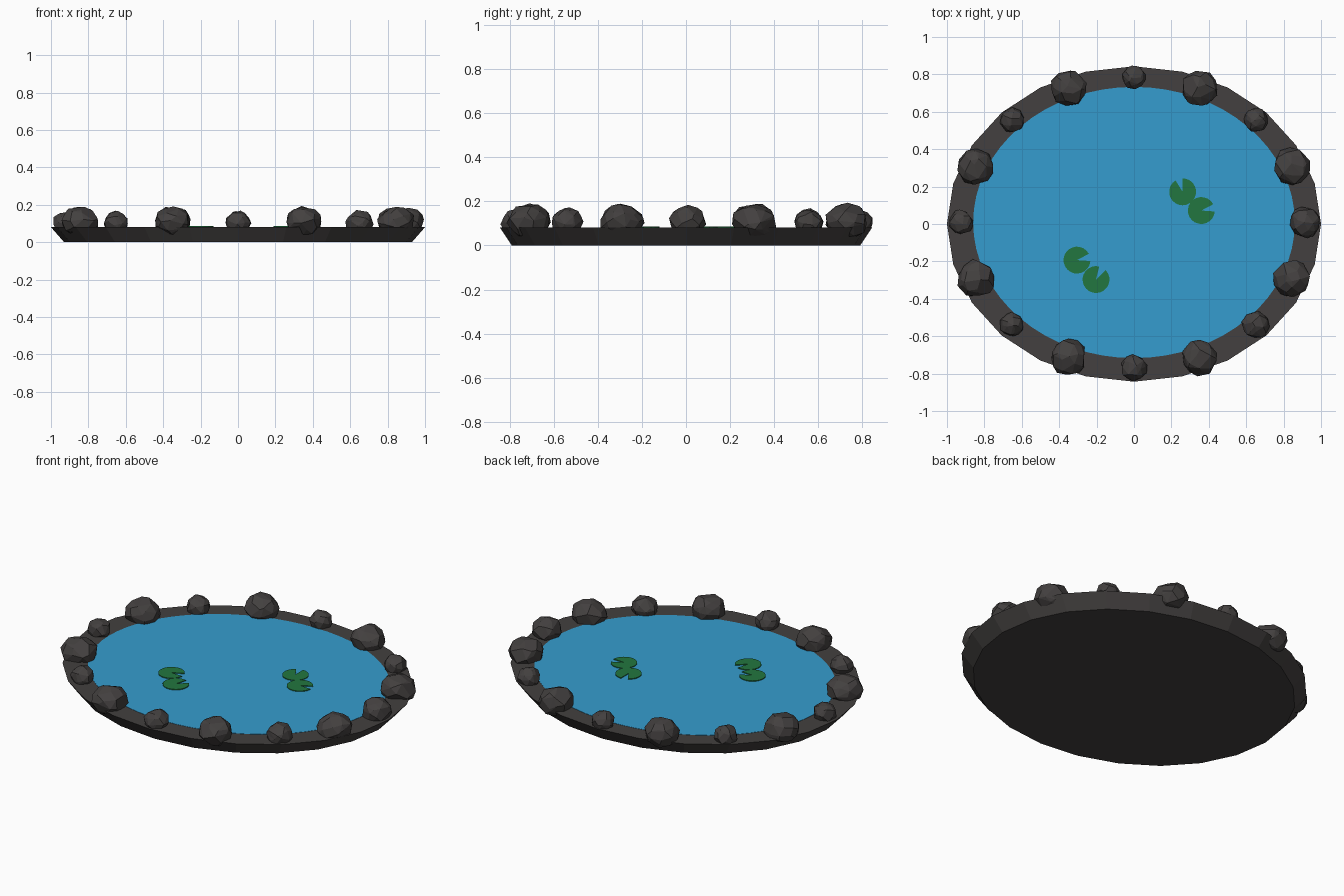
import bpy, bmesh, math, random
from mathutils import Vector

random.seed(7)
if "Cube" in bpy.data.objects:
    bpy.data.objects.remove(bpy.data.objects["Cube"], do_unlink=True)


def material(name, rgb):
    m = bpy.data.materials.new(name)
    m.use_nodes = True
    m.diffuse_color = (*rgb, 1)
    m.node_tree.nodes["Principled BSDF"].inputs["Base Color"].default_value = (*rgb, 1)
    return m


STONE = material("dark stone", (0.056, 0.051, 0.050))
WATER = material("blue water", (0.036, 0.335, 0.62))
LEAF = material("leaf green", (0.016, 0.18, 0.05))


def finish(bm, name, mat):
    bmesh.ops.recalc_face_normals(bm, faces=bm.faces)
    mesh = bpy.data.meshes.new(name)
    bm.to_mesh(mesh)
    bm.free()
    mesh.materials.append(mat)
    obj = bpy.data.objects.new(name, mesh)
    bpy.context.collection.objects.link(obj)
    return obj


def ellipse(rx, ry, sides, cy=0):
    steps = [math.tau * i / sides for i in range(sides)]
    return [(rx * math.cos(a), cy + ry * math.sin(a)) for a in steps]


def slab(name, lower, upper, z0, z1, mat):
    """Closed solid between two outlines with the same number of points."""
    bm = bmesh.new()
    low = [bm.verts.new((x, y, z0)) for x, y in lower]
    top = [bm.verts.new((x, y, z1)) for x, y in upper]
    bm.faces.new(low)
    bm.faces.new(top)
    for i in range(len(low)):
        j = (i + 1) % len(low)
        bm.faces.new((low[i], low[j], top[j], top[i]))
    return finish(bm, name, mat)


# Stone basin flaring outward, with the water sheet on top
slab("basin", ellipse(0.93, 0.79, 24), ellipse(1.0, 0.843, 24), 0, 0.08, STONE)
water = ellipse(0.86, 0.725, 64, 0.008)
slab("water", water, water, 0.076, 0.0815, WATER)


# Lily pads: discs with a wedge notch
def lily_pad(name, x, y, notch, width=32, r=0.072):
    start, sweep = math.radians(notch + width / 2), math.radians(360 - width)
    pts = [(x, y)]
    for i in range(21):
        a = start + sweep * i / 20
        pts.append((x + r * math.cos(a), y + r * math.sin(a)))
    slab(name, pts, pts, 0.0815, 0.086, LEAF)


lily_pad("lily_pad_1", 0.26, 0.172, 106)
lily_pad("lily_pad_2", 0.36, 0.072, 12)
lily_pad("lily_pad_3", -0.305, -0.193, 12)
lily_pad("lily_pad_4", -0.203, -0.297, 60)


# Rocks: faceted hulls of jittered spheres
def rock(name, x, y, r, z, height):
    bm = bmesh.new()
    bmesh.ops.create_icosphere(bm, subdivisions=2, radius=1)
    for v in bm.verts:
        push = Vector([random.uniform(-0.2, 0.2) for _ in range(3)])
        v.co = (v.co + push).normalized() * random.uniform(0.93, 1.07)
    hull = bmesh.ops.convex_hull(bm, input=bm.verts)
    loose = [g for g in hull["geom_interior"] if isinstance(g, bmesh.types.BMVert)]
    bmesh.ops.delete(bm, geom=loose, context="VERTS")
    bmesh.ops.dissolve_limit(bm, angle_limit=math.radians(11), verts=bm.verts, edges=bm.edges)
    for v in bm.verts:
        v.co = Vector((x + v.co.x * r, y + v.co.y * r, z + v.co.z * height))
    finish(bm, name, STONE)


for side, s in (("left", 1), ("right", -1)):
    for end, e in (("back", 1), ("front", -1)):
        rock(f"large_rock_{end}_{side}", s * 0.35, 0.008 + e * 0.72, 0.098, 0.11, 0.08)
        rock(f"large_rock_{side}_{end}", s * 0.845, 0.008 + e * 0.3, 0.1, 0.11, 0.08)
        big = s > 0 and e < 0
        rock(f"small_rock_{end}_{side}", s * 0.652, 0.008 + e * 0.547,
             0.075 if big else 0.065, 0.105, 0.065 if big else 0.06)
rock("small_rock_back", 0, 0.783, 0.064, 0.105, 0.06)
rock("small_rock_front", 0, -0.768, 0.07, 0.105, 0.062)
rock("small_rock_right", -0.925, 0.008, 0.066, 0.105, 0.06)
rock("medium_rock_left", 0.913, 0.008, 0.083, 0.11, 0.075)
